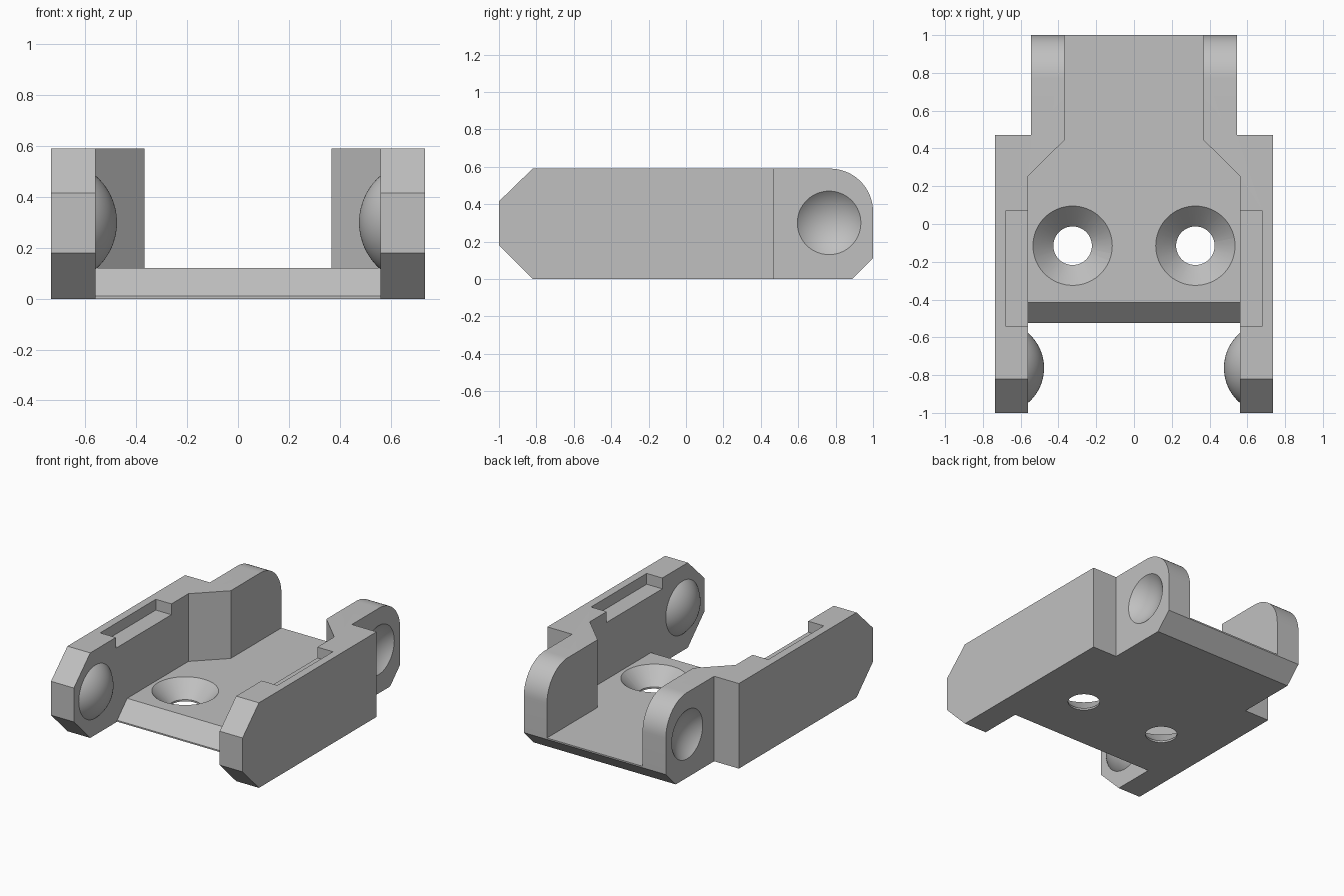
import bpy, bmesh
from math import sin, cos, pi, radians
from mathutils import Matrix, Vector

cube = bpy.data.objects.get("Cube")
if cube:
    bpy.data.objects.remove(cube, do_unlink=True)

grey = bpy.data.materials.new("plain_grey")
grey.use_nodes = True
grey.diffuse_color = (0.53, 0.53, 0.53, 1)
grey.node_tree.nodes["Principled BSDF"].inputs["Base Color"].default_value = (0.53, 0.53, 0.53, 1)


def finish(name, bm):
    bmesh.ops.recalc_face_normals(bm, faces=bm.faces[:])
    mesh = bpy.data.meshes.new(name)
    bm.to_mesh(mesh)
    bm.free()
    mesh.materials.append(grey)
    obj = bpy.data.objects.new(name, mesh)
    bpy.context.collection.objects.link(obj)
    return obj


def prism(name, outline, low, high, axis):
    """Extrude a (y, z) outline along x, or an (x, y) outline along z."""
    bm = bmesh.new()
    place = (lambda p: (low, *p)) if axis == "x" else (lambda p: (*p, low))
    face = bm.faces.new([bm.verts.new(place(p)) for p in outline])
    moved = bmesh.ops.extrude_face_region(bm, geom=[face])["geom"]
    step = high - low
    vec = Vector((step, 0, 0)) if axis == "x" else Vector((0, 0, step))
    bmesh.ops.translate(bm, vec=vec, verts=[v for v in moved if isinstance(v, bmesh.types.BMVert)])
    return finish(name, bm)


def box(name, x0, x1, y0, y1, z0, z1):
    return prism(name, [(x0, y0), (x1, y0), (x1, y1), (x0, y1)], z0, z1, "z")


def cone(name, x, y, z0, z1, r0, r1):
    bm = bmesh.new()
    bmesh.ops.create_cone(bm, cap_ends=True, segments=64, radius1=r0, radius2=r1,
                          depth=z1 - z0, matrix=Matrix.Translation((x, y, (z0 + z1) / 2)))
    return finish(name, bm)


def ball(x, y):
    bm = bmesh.new()
    bmesh.ops.create_uvsphere(bm, u_segments=64, v_segments=40, radius=BALL_R,
                              matrix=Matrix.Translation((x, y, PIVOT_Z)) @ Matrix.Rotation(pi / 2, 4, "Y"))
    return bm


def cut(target, cutter):
    cutter.hide_render = True
    mod = target.modifiers.new("cut", "BOOLEAN")
    mod.operation = "DIFFERENCE"
    mod.solver = "EXACT"
    mod.object = cutter
    bpy.context.view_layer.objects.active = target
    bpy.ops.object.modifier_apply(modifier=mod.name)
    bpy.data.objects.remove(cutter, do_unlink=True)


def smooth(obj):
    bpy.ops.object.select_all(action="DESELECT")
    obj.select_set(True)
    bpy.context.view_layer.objects.active = obj
    bpy.ops.object.shade_smooth_by_angle(angle=radians(25))


OUTER, INNER, REAR_OUTER, REAR_INNER = 0.735, 0.56, 0.545, 0.367
HEIGHT, FLOOR, PIVOT_Z = 0.59, 0.12, 0.3
BALL_R, BALL_X = 0.244, 0.72

# Solid body from the side profile: chamfered front, rounded rear
arc = [(0.77 + 0.23 * sin(i * pi / 32), 0.36 + 0.23 * cos(i * pi / 32)) for i in range(17)]
profile = [(-0.82, 0), (-1, 0.18), (-1, 0.415), (-0.82, HEIGHT)] + arc + [(1, 0.11), (0.89, 0)]
body = prism("link_body", profile, -OUTER, OUTER, "x")

# Central channel, narrowing between the rear lugs
half = [(INNER, -1.2), (INNER, 0.255), (REAR_INNER, 0.445), (REAR_INNER, 1.2)]
channel = half + [(-x, y) for x, y in reversed(half)]
cut(body, prism("channel_cutter", channel, FLOOR, 1, "z"))

# Open front gap with bevelled floor edge
gap = [(-1.2, -0.1), (-0.525, -0.1), (-0.525, 0.01), (-0.315, 0.22), (-1.2, 0.22)]
cut(body, prism("gap_cutter", gap, -INNER, INNER, "x"))

for side in (-1, 1):
    # Rear shoulder step
    cut(body, box("shoulder_cutter", side * REAR_OUTER, side, 0.47, 1.2, -0.2, 1))
    # Shallow rebate along the inner top edge of the wall
    cut(body, box("rebate_cutter", side * 0.5, side * 0.68, -0.54, 0.07, 0.515, 1))
    # Countersunk screw hole
    cut(body, cone("hole_cutter", side * 0.325, -0.115, -0.1, 0.06, 0.102, 0.102))
    cut(body, cone("countersink_cutter", side * 0.325, -0.115, -0.01, 0.13, 0.08, 0.22))
    # Round socket on the outside of the rear lug
    cut(body, finish("socket_cutter", ball(side * BALL_X, 0.765)))

    # Domed pivot bump on the inside of the front arm
    bm = ball(side * BALL_X, -0.762)
    bmesh.ops.bisect_plane(bm, geom=bm.verts[:] + bm.edges[:] + bm.faces[:],
                           plane_co=(side * (INNER + 0.005), 0, 0),
                           plane_no=(side, 0, 0), clear_outer=True)
    bmesh.ops.holes_fill(bm, edges=[e for e in bm.edges if e.is_boundary], sides=0)
    smooth(finish("left_pivot_bump" if side > 0 else "right_pivot_bump", bm))

smooth(body)
